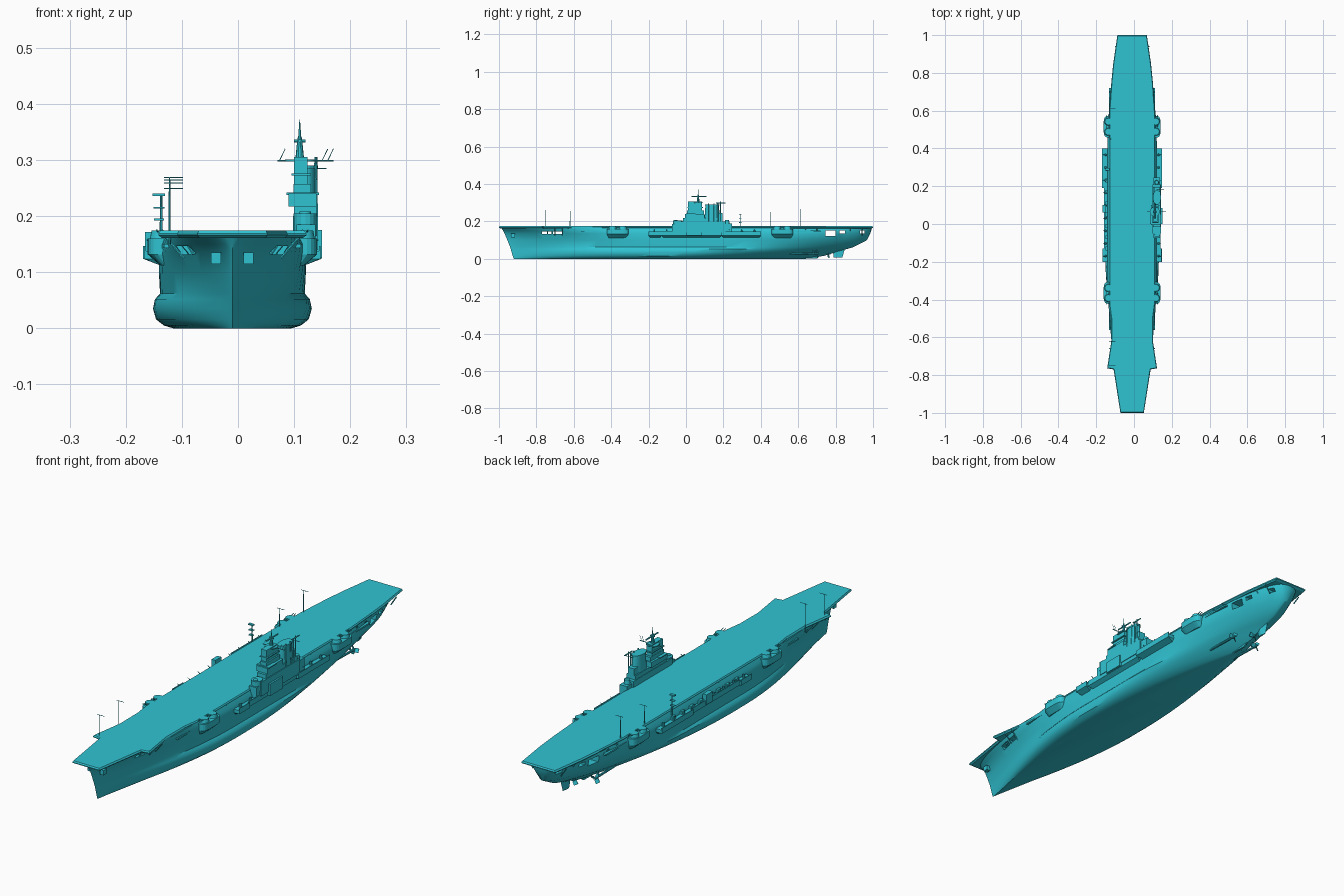
import bpy, bmesh, math
from mathutils import Vector

if "Cube" in bpy.data.objects:
    bpy.data.objects.remove(bpy.data.objects["Cube"])

C = -0.01  # ship centreline
PAINT = bpy.data.materials.new("ship_paint")
PAINT.diffuse_color = (0.03, 0.55, 0.65, 1)
PAINT.use_nodes = True
PAINT.node_tree.nodes["Principled BSDF"].inputs["Base Color"].default_value = PAINT.diffuse_color


def finish(name, bm, smooth=False):
    bmesh.ops.recalc_face_normals(bm, faces=bm.faces)
    me = bpy.data.meshes.new(name)
    bm.to_mesh(me)
    bm.free()
    me.materials.append(PAINT)
    ob = bpy.data.objects.new(name, me)
    bpy.context.collection.objects.link(ob)
    if smooth:
        bpy.ops.object.select_all(action='DESELECT')
        ob.select_set(True)
        bpy.context.view_layer.objects.active = ob
        bpy.ops.object.shade_smooth_by_angle(angle=math.radians(35))
    return ob


def loft(name, rings, smooth=False):
    bm = bmesh.new()
    vs = [[bm.verts.new(p) for p in r] for r in rings]
    n = len(rings[0])
    for a, b in zip(vs, vs[1:]):
        for i in range(n):
            j = (i + 1) % n
            bm.faces.new((a[i], a[j], b[j], b[i]))
    bm.faces.new(vs[0][::-1])
    bm.faces.new(vs[-1])
    return finish(name, bm, smooth)


def box(name, x0, x1, y0, y1, z0, z1):
    return loft(name, [[(x0, y0, z), (x1, y0, z), (x1, y1, z), (x0, y1, z)] for z in (z0, z1)])


def rod(name, a, b, r0, r1=None, n=6):
    a, b = Vector(a), Vector(b)
    q = (b - a).to_track_quat('Z', 'Y')
    r1 = r0 if r1 is None else r1
    ring = lambda p, r: [p + q @ Vector((r * math.cos(k * math.tau / n), r * math.sin(k * math.tau / n), 0))
                         for k in range(n)]
    return loft(name, [ring(a, r0), ring(b, r1)], n > 8)


def oval(cx, cy, rx, ry, z, n=20, p=1.0):
    f = lambda v: math.copysign(abs(v) ** p, v)
    return [(cx + rx * f(math.cos(k * math.tau / n)), cy + ry * f(math.sin(k * math.tau / n)), z) for k in range(n)]


# Hull as stacked waterlines: z, bow y, stern y, half width, bow length, bow power, stern length, stern power
LEVELS = [(0, -.92, .64, .105, .75, 1.1, .85, 1.0),
          (.005, -.923, .67, .122, .75, 1.1, .85, .95),
          (.016, -.927, .74, .136, .75, 1.1, .85, .9),
          (.035, -.932, .80, .1415, .75, 1.1, .8, .85),
          (.052, -.937, .86, .138, .75, 1.1, .75, .75),
          (.062, -.940, .895, .129, .75, 1.05, .7, .7),
          (.10, -.955, .968, .131, .75, .95, .65, .5),
          (.135, -.970, .985, .131, .7, .8, .6, .4),
          (.150, -.978, .99, .127, .65, .6, .6, .35),
          (.166, -.988, .993, .119, .6, .42, .6, .3)]
M = 48


def waterline(z, yb, ys, w, lb, pb, ls, ps):
    side = []
    for i in range(M + 1):
        y = yb + (ys - yb) * (1 - math.cos(math.pi * i / M)) / 2
        ub, us = min(1, (y - yb) / lb), min(1, (ys - y) / ls)
        h = w * math.sin(ub * math.pi / 2) ** pb * max(0, math.sin(us * math.pi / 2)) ** ps
        side.append((h, y))
    return [(C + h, y, z) for h, y in side] + [(C - h, y, z) for h, y in side[-2:0:-1]]


hull = loft("hull", [waterline(*l) for l in LEVELS], True)

# Side openings cut through the hull below the flight deck
for y0, y1, z0, z1 in [(-.77, -.72, .132, .147), (-.71, -.66, .132, .147),
                       (.745, .80, .122, .15), (.82, .85, .135, .15), (.93, .955, .135, .15)]:
    cutter = box("opening_cutter", -.3, .3, y0, y1, z0, z1)
    cutter.hide_render = True
    cutter.hide_viewport = True
    mod = hull.modifiers.new("opening", 'BOOLEAN')
    mod.object = cutter
    mod.solver = 'EXACT'

# Flight deck with chamfered edges and wing steps at the bow
EDGE = [(-1, .062), (-.77, .098), (-.764, .132), (-.62, .11), (-.5, .111), (-.43, .121),
        (.6, .121), (.75, .11), (.85, .1), (1, .078)]
rings = []
for z, s, t in [(.161, .95, .99), (.166, 1, 1), (.169, 1, 1), (.174, .97, .996)]:
    rings.append([(C + w * s, y * t, z) for y, w in EDGE] + [(C - w * s, y * t, z) for y, w in EDGE[::-1]])
loft("flight_deck", rings)

for s, label in ((-1, "port"), (1, "starboard")):
    X = lambda h: C + s * h
    # Gallery walkways with sloped undersides and outer bulwark
    for y0, y1, w in [(-.20, -.13, .157), (-.13, .19, .15), (.19, .40, .159)]:
        outer = lambda k, z, e: [(X(.10), y0 + e, z), (X(k), y0 + e, z), (X(k), y1 - e, z), (X(.10), y1 - e, z)]
        loft(label + "_gallery", [outer(.128, .112, .01), outer(w, .124, 0), outer(w, .138, 0)])
        box(label + "_bulwark", X(w - .003), X(w), y0, y1, .138, .147)
    for y0, y1 in [(-.56, -.44), (.58, .72)]:
        box(label + "_end_walkway", X(.09), X(.122), y0, y1, .143, .15)
    # Paired gun sponsons with low turrets
    for cy in (-.365, .515):
        loft(label + "_gun_sponson", [oval(X(.11), cy, .018, .05, .112, 24, .5),
                                      oval(X(.115), cy, .036, .058, .132, 24, .5),
                                      oval(X(.115), cy, .036, .058, .160, 24, .5)])
        for dy in (-.027, .027):
            rod(label + "_turret", (X(.126), cy + dy, .155), (X(.126), cy + dy, .174), .022, .018, 14)
            aim = 1 if cy > 0 else -1
            for dx in (-.005, .005):
                rod(label + "_gun_barrel", (X(.126) + dx, cy + dy, .17),
                    (X(.13) + dx, cy + dy + aim * .035, .175), .0015)
    # Light guns along the gallery
    for k in range(9):
        y = -.17 + k * .067
        rod(label + "_gun_mount", (X(.14), y, .136), (X(.14), y, .152), .007, .004, 8)
        rod(label + "_light_barrel", (X(.138), y, .15), (X(.153), y, .158), .0012)
    # Struts under the deck wings and overhangs
    for y in (-.74, -.70, -.66, .64, .70, .88, .94):
        w = .12 if abs(y) < .72 else .09
        rod(label + "_strut", (X(w * .72), y, .125), (X(w), y, .164), .0025)
    # Anchors, outer shafts and propellers
    box(label + "_anchor", X(.02), X(.038), -.935, -.915, .115, .135)
    rod(label + "_shaft", (X(.06), .5, .03), (X(.06), .70, .026), .005, n=10)
    rod(label + "_shaft_bracket", (X(.06), .68, .026), (X(.045), .68, .065), .004)

# Screws on three shafts
rod("centre_shaft", (C, .58, .026), (C, .76, .026), .006, n=10)
for x, y in [(C - .06, .70), (C + .06, .70), (C, .76)]:
    rod("propeller_hub", (x, y - .008, .026), (x, y + .012, .026), .007, .003, 10)
    for k in range(3):
        a = math.tau * k / 3
        d = Vector((math.cos(a), 0, math.sin(a)))
        n = Vector((-d.z, .6, d.x)) * .007
        p, q = Vector((x, y, .026)) + d * .005, Vector((x, y, .026)) + d * .022
        loft("propeller_blade", [[v - n, v + n, v + n + Vector((0, .002, 0)), v - n + Vector((0, .002, 0))]
                                 for v in (p, q)])

# Rudder and skeg
loft("rudder", [[(C, y0, z), (C + .005, y0 + .02, z), (C, y1, z), (C - .005, y0 + .02, z)]
                for z, y0, y1 in ((.006, .79, .835), (.085, .78, .86))])
loft("skeg", [[(C - .008, .5, z), (C + .008, .5, z), (C + .003, y, z), (C - .003, y, z)]
              for z, y in ((.001, .70), (.05, .76))])

# Island superstructure, stepped upward
ISLAND = [("island_base", .098, .143, -.05, .21, .14, .20), ("island_bow_step", .104, .138, -.075, -.04, .14, .185),
          ("island_aft_house", .104, .138, .20, .245, .14, .19), ("island_second_tier", .1, .14, -.015, .195, .20, .217),
          ("bridge", .09, .14, -.005, .10, .217, .24), ("bridge_wing", .086, .144, 0, .05, .238, .242),
          ("upper_bridge", .099, .13, .005, .095, .24, .257), ("control_tower", .1, .124, .012, .085, .257, .305),
          ("tower_platform", .095, .13, .008, .09, .272, .276), ("side_house", .13, .15, .0, .085, .125, .175),
          ("aft_director_base", .105, .135, .165, .195, .217, .245)]
for part in ISLAND:
    box(*part)
loft("island_nose", [oval(.12, -.045, .021, .025, z, 16) for z in (.165, .205)])
for y in (-.055, .22):
    rod("director", (.12, y, .185), (.12, y, .208), .013, .01, 12)

# Funnel with rim and pipes
loft("funnel", [oval(.121, .14, .021, .042, .2), oval(.121, .14, .019, .036, .288)], True)
loft("funnel_rim", [oval(.121, .14, .0215, .039, z) for z in (.284, .290)])
for dy in (-.02, .01, .03):
    rod("funnel_pipe", (.14, .14 + dy, .2), (.138, .14 + dy, .295), .003)

# Main mast, yards, radar
rod("main_mast", (.11, .065, .3), (.11, .065, .34), .008, .004, 10)
rod("mast_tip", (.11, .065, .338), (.11, .065, .372), .003, .0005)
rod("mast_platform", (.11, .065, .297), (.11, .065, .301), .026, n=12)
rod("main_yard", (.07, .065, .299), (.17, .065, .299), .0016)
rod("radar_bar", (.11, .03, .334), (.11, .11, .334), .003)
rod("radar_arm", (.1, .065, .334), (.12, .065, .334), .003)
rod("aft_mast", (.139, .185, .2), (.139, .185, .305), .0025)
rod("aft_yard", (.12, .185, .285), (.158, .185, .285), .0013)
rod("aft_radar", (.139, .16, .298), (.139, .21, .298), .0025)
for x, y in [(.074, .065), (.15, .065), (.16, .065)]:
    rod("yard_aerial", (x, y, .299), (x + .01, y, .32), .0008)

# Port side radio masts
for y, top in [(-.75, .26), (-.62, .27), (.45, .25), (.61, .265)]:
    rod("radio_mast", (-.122, y, .15), (-.122, y, top), .0022, .0012)
    rod("radio_yard", (-.132, y, top - .001), (-.098, y, top - .001), .001)

# Port signal mast with panels
rod("signal_mast", (-.137, .29, .13), (-.137, .29, .24), .003, .002)
for z, w, h in [(.238, .011, .005), (.215, .010, .003), (.194, .009, .003)]:
    box("signal_panel", -.141 - w, -.141 + w, .284, .296, z - h / 2, z + h / 2)

# Port deck-edge crane house and small lockers
box("port_sighting_box", -.166, -.148, .06, .10, .13, .172)
for k in range(8):
    y = -.14 + k * .06
    box("port_locker", -.15, -.14, y, y + .02, .138, .15)
